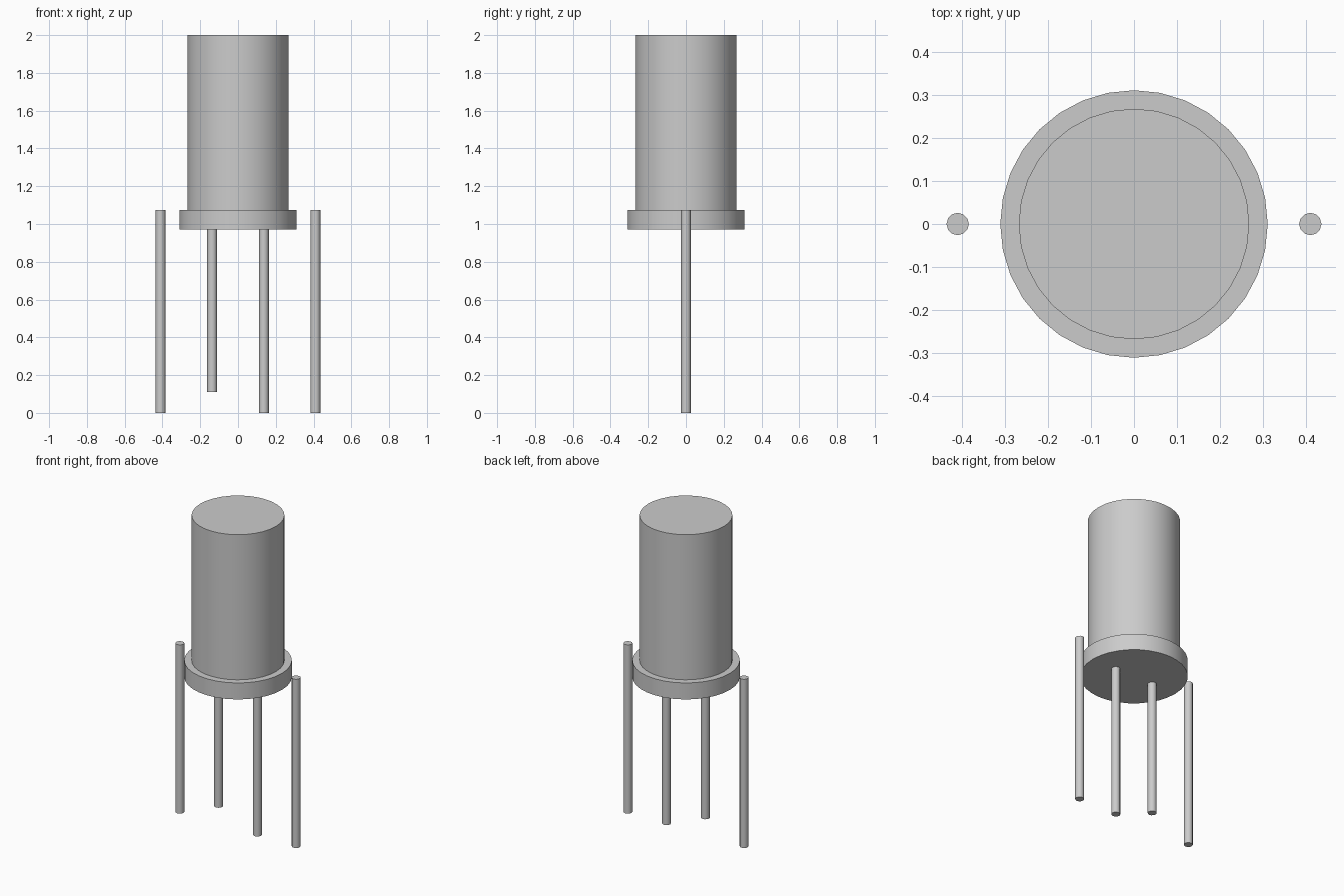
import bpy
import math

if "Cube" in bpy.data.objects:
    bpy.data.objects.remove(bpy.data.objects["Cube"])


def rod(name, x, radius, z0, z1, sides):
    """Upright closed cylinder from z0 to z1."""
    bpy.ops.mesh.primitive_cylinder_add(
        vertices=sides, radius=radius, depth=z1 - z0,
        location=(x, 0, (z0 + z1) / 2))
    obj = bpy.context.object
    obj.name = name
    bpy.ops.object.shade_smooth_by_angle(angle=math.radians(35))
    return obj


FLANGE_BOTTOM, FLANGE_TOP = 0.97, 1.075

# Cylindrical body standing on a wider flange
rod("body", 0, 0.268, FLANGE_TOP, 2.0, 32)
rod("flange", 0, 0.311, FLANGE_BOTTOM, FLANGE_TOP, 32)

# Row of four pins: the outer pair stands free, one inner pin is short
pins = [
    ("outer_pin_left", -0.41, 0.0, FLANGE_TOP),
    ("inner_pin_left", -0.137, 0.11, FLANGE_BOTTOM),
    ("inner_pin_right", 0.137, 0.0, FLANGE_BOTTOM),
    ("outer_pin_right", 0.41, 0.0, FLANGE_TOP),
]
for name, x, z0, z1 in pins:
    rod(name, x, 0.026, z0, z1, 12)
